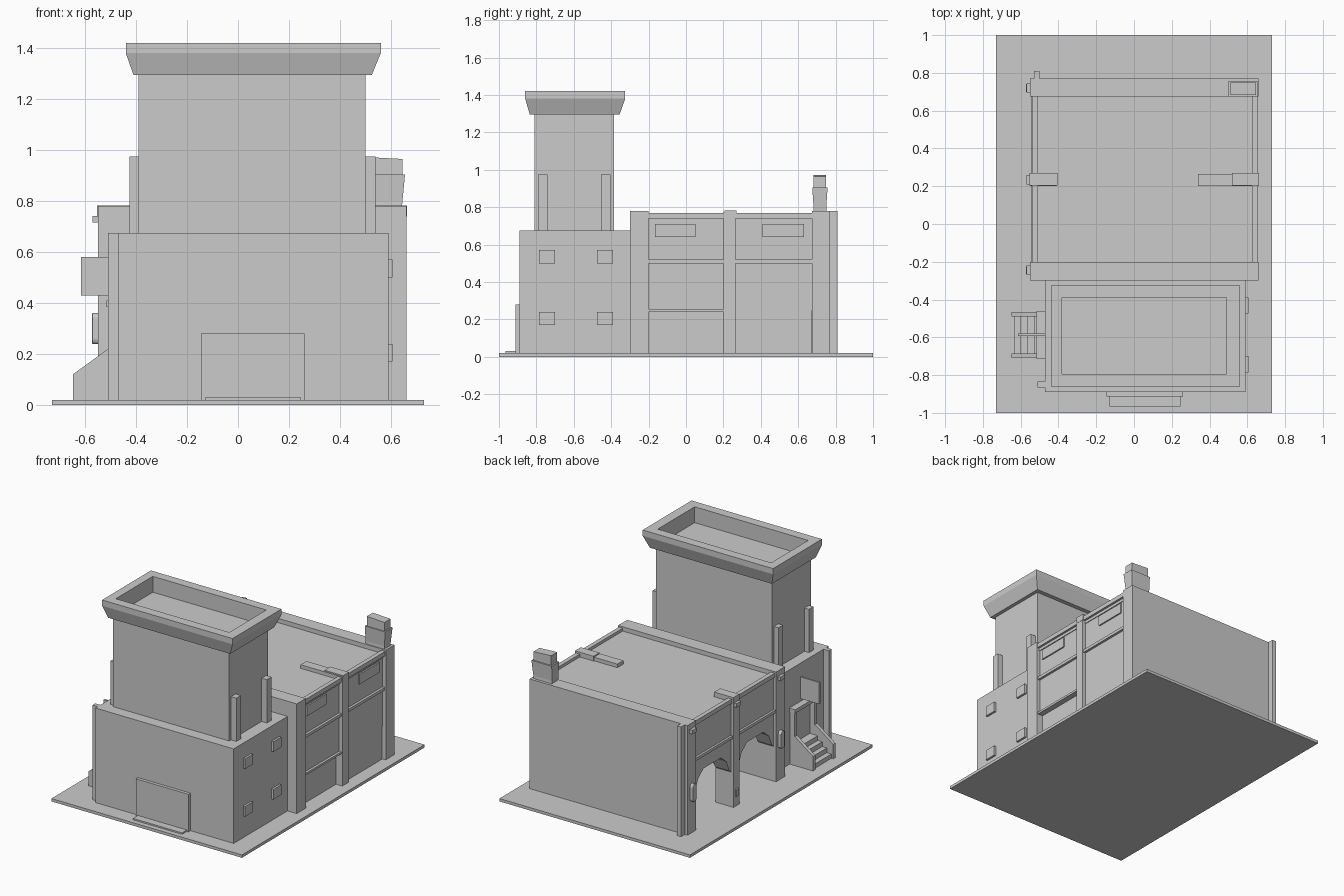
import bpy, bmesh, math


def make(name, bm):
    bmesh.ops.recalc_face_normals(bm, faces=bm.faces)
    me = bpy.data.meshes.new(name)
    bm.to_mesh(me)
    bm.free()
    ob = bpy.data.objects.new(name, me)
    bpy.context.collection.objects.link(ob)
    return ob


def loft(name, rects):
    """Stack of rectangles (x0, x1, y0, y1, z) joined into a closed solid."""
    bm = bmesh.new()
    rings = [[bm.verts.new(p) for p in ((a, c, z), (b, c, z), (b, d, z), (a, d, z))]
             for a, b, c, d, z in rects]
    for r, s in zip(rings, rings[1:]):
        for i in range(4):
            j = (i + 1) % 4
            bm.faces.new((r[i], r[j], s[j], s[i]))
    bm.faces.new(rings[0])
    bm.faces.new(rings[-1])
    return make(name, bm)


def box(name, x0, x1, y0, y1, z0, z1):
    return loft(name, [(x0, x1, y0, y1, z0), (x0, x1, y0, y1, z1)])


def prism(name, pts, lo, hi, axis):
    """Extrude a profile along x (points are y,z) or along y (points are x,z)."""
    bm = bmesh.new()
    ends = [[bm.verts.new((t, u, v) if axis == 'x' else (u, t, v)) for u, v in pts]
            for t in (lo, hi)]
    bm.faces.new(ends[0])
    bm.faces.new(ends[1])
    n = len(pts)
    for i in range(n):
        j = (i + 1) % n
        bm.faces.new((ends[0][i], ends[0][j], ends[1][j], ends[1][i]))
    return make(name, bm)


G = 0.01  # parts sink slightly into the base
box("base", -0.73, 0.73, -1, 1, 0, 0.02)

# Front annex and its tower
box("annex", -0.47, 0.59, -0.89, -0.29, G, 0.675)
box("tower", -0.39, 0.50, -0.81, -0.385, 0.67, 1.30)
loft("tower_crown", [(-0.41, 0.525, -0.835, -0.355, 1.295), (-0.44, 0.56, -0.86, -0.325, 1.38),
                     (-0.44, 0.56, -0.86, -0.325, 1.42), (-0.38, 0.49, -0.795, -0.39, 1.42),
                     (-0.38, 0.49, -0.795, -0.39, 1.31)])
for y in (-0.79, -0.455):
    box("tower_buttress_right", 0.495, 0.54, y, y + 0.05, 0.67, 0.975)
    box("tower_buttress_left", -0.425, -0.385, y, y + 0.05, 0.67, 0.975)
for y in (-0.785, -0.475):
    for z in (0.17, 0.50):
        box("annex_window", 0.58, 0.605, y, y + 0.085, z, z + 0.07)
box("garage_door", -0.145, 0.26, -0.912, -0.88, G, 0.28)
box("garage_step", -0.13, 0.247, -0.965, -0.90, G, 0.03)

# Left side entrance of the annex
box("annex_pipe", -0.51, -0.465, -0.865, -0.835, G, 0.675)
box("hanging_sign", -0.615, -0.46, -0.592, -0.58, 0.43, 0.58)
for y in (-0.71, -0.49):
    box("door_jamb", -0.505, -0.46, y, y + 0.025, G, 0.39)
    prism("stair_wall", [(-0.648, G), (-0.648, 0.12), (-0.51, 0.22), (-0.465, 0.22), (-0.465, G)],
          y, y + 0.025, 'y')
box("door_lintel", -0.515, -0.46, -0.715, -0.46, 0.385, 0.41)
for i in range(4):
    box("stair_step", -0.635 + 0.035 * i, -0.46, -0.69, -0.48, G, 0.05 + 0.033 * i)

# Hall end walls, roof and parapets
box("hall_front_wall", -0.55, 0.66, -0.30, -0.20, G, 0.78)
box("hall_back_wall", -0.55, 0.66, 0.675, 0.77, G, 0.78)
box("hall_roof", -0.52, 0.64, -0.21, 0.685, 0.72, 0.75)
box("parapet_right", 0.625, 0.655, -0.21, 0.685, 0.74, 0.77)
box("parapet_left", -0.54, -0.51, -0.21, 0.685, 0.74, 0.77)
box("roof_stub_right", 0.52, 0.662, 0.205, 0.27, 0.74, 0.783)
box("roof_stub_left", -0.552, -0.405, 0.205, 0.27, 0.74, 0.783)
box("hall_back_pipe", -0.53, -0.50, 0.76, 0.81, G, 0.78)

# Hall right side: solid rooms with inset bays
box("hall_rooms_lower", 0.34, 0.612, -0.21, 0.685, G, 0.25)
box("hall_rooms_upper", 0.34, 0.635, -0.21, 0.685, 0.245, 0.73)
box("hall_rooms_far_bay", 0.36, 0.635, 0.26, 0.67, G, 0.26)
box("middle_pillar_right", 0.34, 0.66, 0.20, 0.265, G, 0.775)
box("upper_beam_right", 0.62, 0.652, -0.21, 0.685, 0.50, 0.52)
box("lower_beam_right", 0.60, 0.652, -0.21, 0.21, 0.24, 0.255)
box("hall_window_near", 0.63, 0.645, -0.165, 0.05, 0.64, 0.71)
box("hall_window_far", 0.63, 0.645, 0.41, 0.63, 0.64, 0.71)

# Hall left side: open arcade
box("middle_pillar_left", -0.55, -0.41, 0.20, 0.265, G, 0.775)
box("beam_left", -0.545, -0.50, -0.21, 0.685, 0.495, 0.515)
for y0, y1 in ((-0.21, 0.21), (0.255, 0.685)):
    prism("arch_wall", [(y0, 0.75), (y0, 0.25), (y0 + 0.03, 0.28), (y0 + 0.06, 0.35),
                        (y0 + 0.12, 0.40), (y1 - 0.12, 0.40), (y1 - 0.06, 0.35),
                        (y1 - 0.03, 0.28), (y1, 0.25), (y1, 0.75)], -0.53, -0.42, 'x')

# Fixtures on the left pillars
for y in (-0.27, 0.21, 0.695):
    box("pillar_lamp", -0.57, -0.545, y, y + 0.05, 0.715, 0.742)
for y in (-0.245, 0.72):
    pts = [(y + 0.022 * math.cos(a), 0.30 + (0.04 if math.sin(a) > 0 else -0.04) + 0.022 * math.sin(a))
           for a in (math.pi / 12 + i * math.pi / 6 for i in range(12))]
    lantern = prism("wall_lantern", pts, -0.573, -0.54, 'x')
    bev = lantern.modifiers.new("round", 'BEVEL')
    bev.width = 0.007
    bev.segments = 2
box("pillar_box", -0.56, -0.545, 0.22, 0.245, 0.09, 0.14)

# Chimney
loft("chimney", [(0.505, 0.642, 0.68, 0.752, 0.77), (0.50, 0.645, 0.682, 0.75, 0.80),
                 (0.50, 0.655, 0.675, 0.757, 0.905)])
prism("chimney_cap", [(0.51, 0.90), (0.645, 0.90), (0.645, 0.965), (0.51, 0.972)], 0.682, 0.748, 'y')
